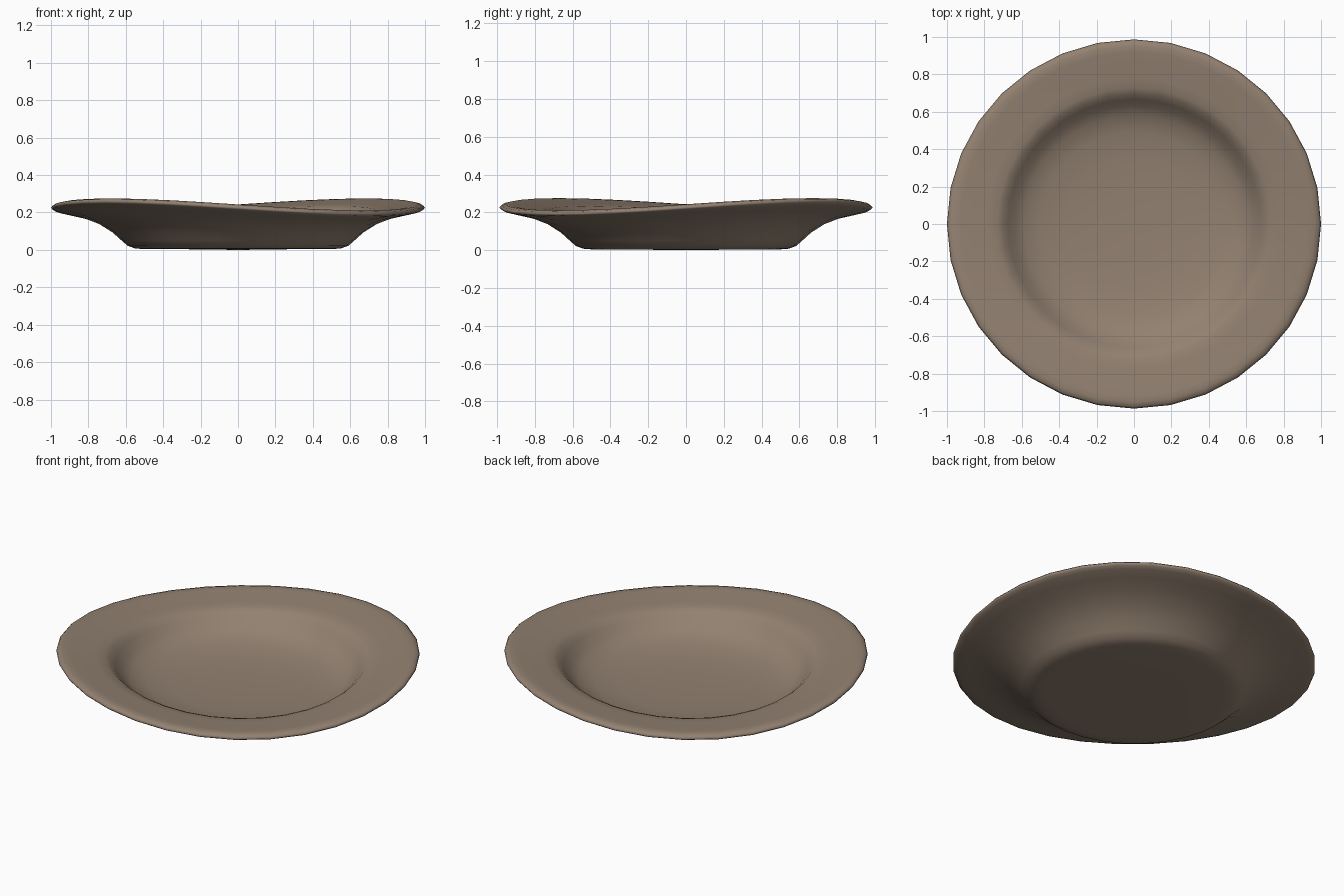
import bpy, bmesh, math

if "Cube" in bpy.data.objects:
    bpy.data.objects.remove(bpy.data.objects["Cube"])

SIDES = 32

# Cross-section (radius, height) from underside centre, round the rim, to inside centre
PROFILE = [(0.30, 0.004), (0.50, 0.004), (0.55, 0.008), (0.59, 0.022), (0.62, 0.048),
           (0.67, 0.093), (0.74, 0.137), (0.83, 0.173), (0.91, 0.193), (0.97, 0.208),
           (0.993, 0.217), (1.0, 0.226), (0.99, 0.237), (0.965, 0.243), (0.93, 0.240),
           (0.87, 0.231), (0.79, 0.222), (0.735, 0.214), (0.705, 0.200), (0.675, 0.172),
           (0.64, 0.135), (0.59, 0.102), (0.50, 0.076), (0.36, 0.060), (0.18, 0.053)]


def point(r, z, a):
    """Revolved point with the hand-made saddle warp growing towards the rim."""
    w = max(0.0, min(1.0, (z - 0.04) / 0.18)) * max(0.0, (r - 0.5) / 0.5) ** 0.7
    z += 0.034 * w * math.sin(2 * a)
    return (r * math.cos(a), r * 0.987 * math.sin(a), z)


# Plate body: one closed revolved shell
bm = bmesh.new()
rings = [[bm.verts.new(point(r, z, 2 * math.pi * i / SIDES)) for i in range(SIDES)]
         for r, z in PROFILE]
for lo, hi in zip(rings, rings[1:]):
    for i in range(SIDES):
        j = (i + 1) % SIDES
        bm.faces.new((lo[i], lo[j], hi[j], hi[i]))
# Close underside and inner floor
for ring, z in ((rings[0], 0.0), (rings[-1], 0.051)):
    c = bm.verts.new((0, 0, z))
    for i in range(SIDES):
        bm.faces.new((ring[i], ring[(i + 1) % SIDES], c))
bmesh.ops.recalc_face_normals(bm, faces=bm.faces)
for f in bm.faces:
    f.smooth = True

mesh = bpy.data.meshes.new("plate")
bm.to_mesh(mesh)
bm.free()
plate = bpy.data.objects.new("plate", mesh)
bpy.context.collection.objects.link(plate)

# Brown clay colour
clay = bpy.data.materials.new("brown clay")
clay.diffuse_color = (0.29, 0.22, 0.165, 1)
clay.use_nodes = True
clay.node_tree.nodes["Principled BSDF"].inputs["Base Color"].default_value = clay.diffuse_color
mesh.materials.append(clay)
